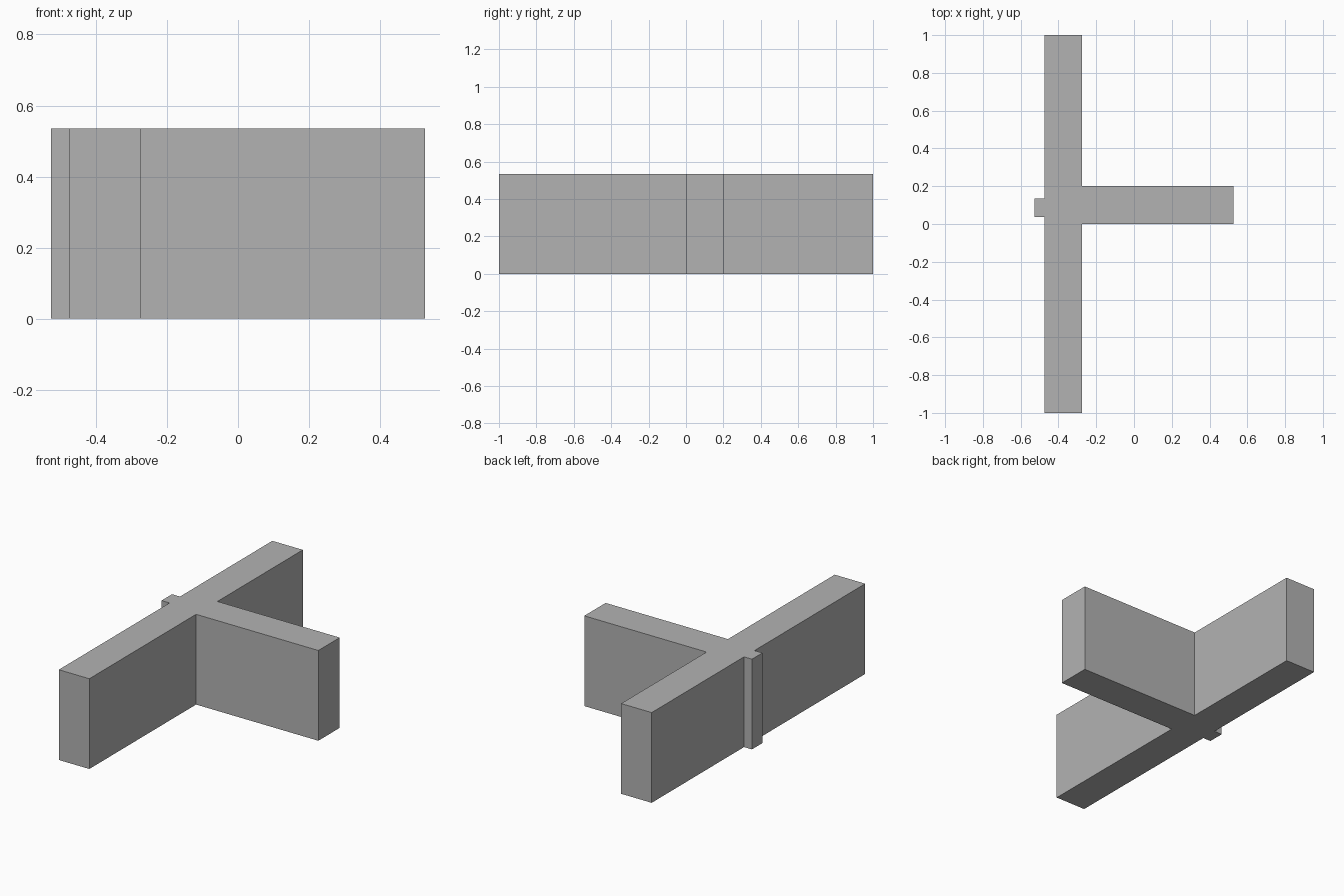
import bpy
import bmesh

cube = bpy.data.objects.get("Cube")
if cube:
    bpy.data.objects.remove(cube, do_unlink=True)

HEIGHT = 0.535
WALL_X = (-0.475, -0.275)    # long wall thickness
BRANCH_Y = (0.0, 0.2)        # side wall thickness
RIB_Y = (0.037, 0.135)       # small rib on the outer face
END_X = 0.527                # reach of side wall and rib

# Plain grey material
grey = bpy.data.materials.new("plain_grey")
grey.use_nodes = True
colour = (0.45, 0.45, 0.45, 1)
grey.diffuse_color = colour
grey.node_tree.nodes["Principled BSDF"].inputs["Base Color"].default_value = colour

# Plan outline, counter-clockwise: long wall, side wall, rib
outer, inner = WALL_X
outline = [
    (outer, -1), (inner, -1),
    (inner, BRANCH_Y[0]), (END_X, BRANCH_Y[0]),
    (END_X, BRANCH_Y[1]), (inner, BRANCH_Y[1]),
    (inner, 1), (outer, 1),
    (outer, RIB_Y[1]), (-END_X, RIB_Y[1]),
    (-END_X, RIB_Y[0]), (outer, RIB_Y[0]),
]

# Extrude the outline upward into one solid
bm = bmesh.new()
base = bm.faces.new([bm.verts.new((x, y, 0)) for x, y in outline])
top = bmesh.ops.extrude_face_region(bm, geom=[base], use_keep_orig=True)["geom"]
bmesh.ops.translate(bm, vec=(0, 0, HEIGHT),
                    verts=[v for v in top if isinstance(v, bmesh.types.BMVert)])
bmesh.ops.recalc_face_normals(bm, faces=bm.faces)

mesh = bpy.data.meshes.new("wall_junction")
bm.to_mesh(mesh)
bm.free()
mesh.materials.append(grey)
wall = bpy.data.objects.new("wall_junction", mesh)
bpy.context.collection.objects.link(wall)
